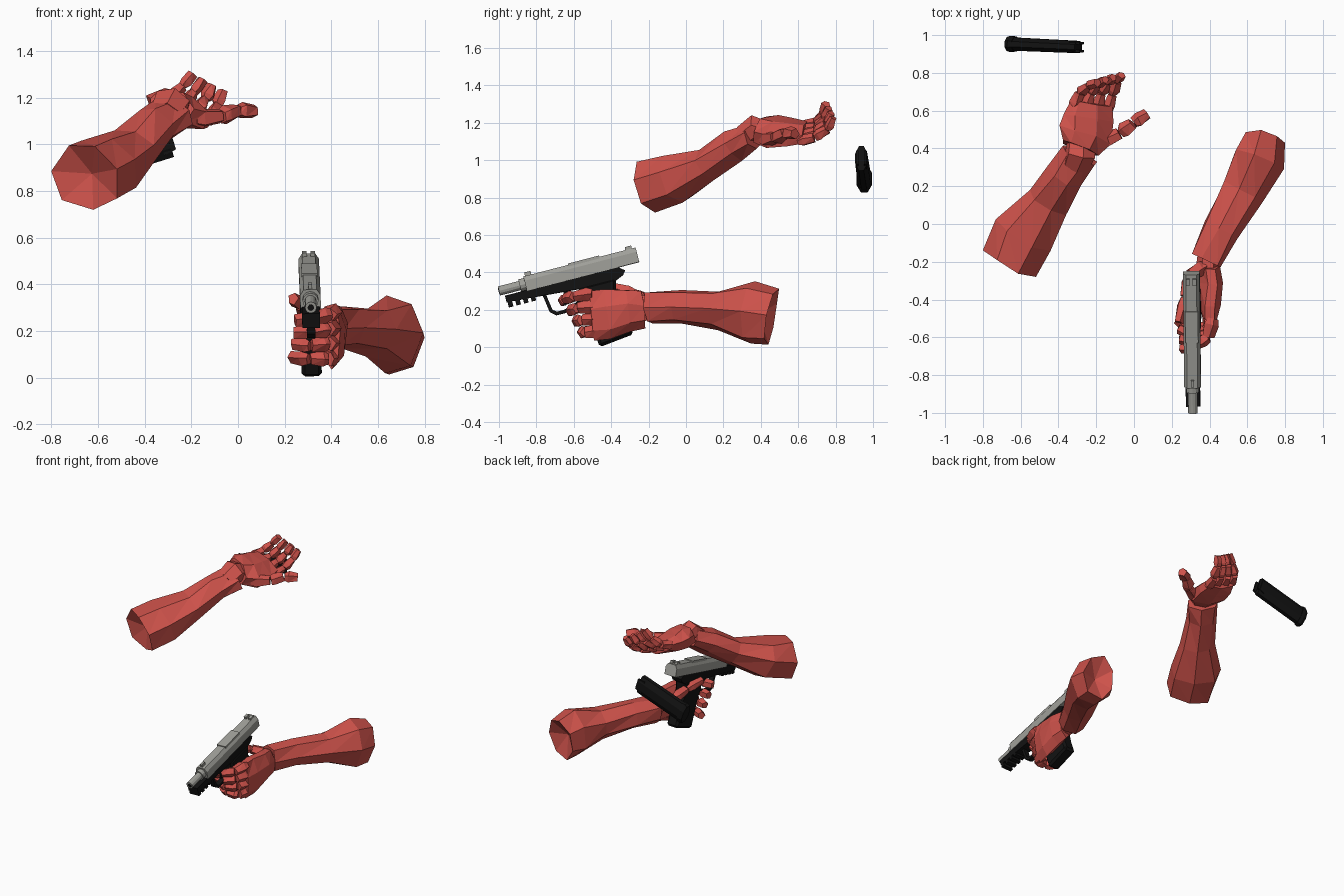
import bpy, bmesh, math, random
from mathutils import Vector, Matrix

random.seed(4)
cube = bpy.data.objects.get("Cube")
if cube:
    bpy.data.objects.remove(cube)


def material(name, rgb, rough):
    m = bpy.data.materials.new(name)
    m.use_nodes = True
    m.diffuse_color = (*rgb, 1)
    node = m.node_tree.nodes["Principled BSDF"]
    node.inputs["Base Color"].default_value = (*rgb, 1)
    node.inputs["Roughness"].default_value = rough
    return m


RED = material("red_skin", (0.62, 0.085, 0.07), 0.8)
BLACK = material("black_polymer", (0.006, 0.006, 0.006), 0.6)
STEEL = material("grey_steel", (0.35, 0.35, 0.32), 0.5)


def finish(bm, name, mat, matrix=None):
    bmesh.ops.recalc_face_normals(bm, faces=bm.faces)
    mesh = bpy.data.meshes.new(name)
    bm.to_mesh(mesh)
    bm.free()
    mesh.materials.append(mat)
    obj = bpy.data.objects.new(name, mesh)
    bpy.context.collection.objects.link(obj)
    if matrix:
        obj.matrix_world = matrix
    return obj


def add_loft(bm, sections, up, n=6, jitter=0.0, dent=0.0):
    """Skin rings given as (centre, half width, half height); dent pushes in the first cap."""
    pts = [Vector(s[0]) for s in sections]
    rings = []
    for i, (c, w, h) in enumerate(sections):
        t = (pts[min(i + 1, len(pts) - 1)] - pts[max(i - 1, 0)]).normalized()
        side = t.cross(Vector(up)).normalized()
        top = side.cross(t)
        ring = []
        for k in range(n):
            a = math.tau * (k + 0.5) / n
            off = Vector([random.uniform(-jitter, jitter) for _ in range(3)])
            ring.append(bm.verts.new(pts[i] + side * w * math.cos(a) + top * h * math.sin(a) + off))
        rings.append(ring)
    for a, b in zip(rings, rings[1:]):
        for k in range(n):
            j = (k + 1) % n
            if jitter:
                bm.faces.new((a[k], a[j], b[j]))
                bm.faces.new((a[k], b[j], b[k]))
            else:
                bm.faces.new((a[k], a[j], b[j], b[k]))
    bm.faces.new(rings[-1])
    if dent:
        apex = bm.verts.new(pts[0] + (pts[1] - pts[0]).normalized() * dent)
        for k in range(n):
            bm.faces.new((rings[0][k], rings[0][(k + 1) % n], apex))
    else:
        bm.faces.new(rings[0])


def loft(name, mat, sections, up, **options):
    bm = bmesh.new()
    add_loft(bm, sections, up, **options)
    return finish(bm, name, mat)


def digit(name, path, r, up):
    """Finger made of separate tapered bones."""
    bm = bmesh.new()
    for i, (a, b) in enumerate(zip(path, path[1:])):
        a, b = Vector(a), Vector(b)
        s = r * (1 - 0.08 * i)
        add_loft(bm, [(a, s * 0.8, s * 0.8), (a.lerp(b, 0.3), s * 1.1, s * 1.05),
                      (a.lerp(b, 0.94), s * 0.85, s * 0.85)], up, n=5, jitter=0.004)
    finish(bm, name, RED)


def fingers(prefix, first, last, r, up):
    """Four fingers blended between the index path and the little finger path."""
    for i, label in enumerate(("index", "middle", "ring", "little")):
        path = [Vector(a).lerp(Vector(b), i / 3) for a, b in zip(first, last)]
        digit(f"{prefix}_{label}_finger", path, r, up)


# Open arm: forearm, wrist, palm, digits
loft("open_forearm", RED, [
    ((-0.65, -0.2, 0.86), 0.16, 0.15), ((-0.58, -0.05, 0.9), 0.175, 0.14),
    ((-0.45, 0.12, 0.985), 0.12, 0.095), ((-0.36, 0.26, 1.08), 0.105, 0.085),
    ((-0.29, 0.365, 1.135), 0.11, 0.07)],
    (0.2, 0, 1), n=7, jitter=0.009, dent=0.06)
loft("open_wrist", RED, [((-0.31, 0.31, 1.13), 0.075, 0.06), ((-0.285, 0.37, 1.175), 0.085, 0.07),
                         ((-0.28, 0.43, 1.16), 0.08, 0.05)], (0.3, 0, 1))
loft("open_palm", RED, [
    ((-0.29, 0.395, 1.165), 0.11, 0.07), ((-0.26, 0.47, 1.15), 0.15, 0.075),
    ((-0.24, 0.56, 1.145), 0.15, 0.065), ((-0.23, 0.64, 1.15), 0.125, 0.045)],
    (0.38, 0, 0.92), n=7, jitter=0.008)
fingers("open",
        [(-0.14, 0.6, 1.1), (-0.115, 0.69, 1.12), (-0.09, 0.76, 1.165), (-0.065, 0.79, 1.23)],
        [(-0.32, 0.62, 1.18), (-0.285, 0.7, 1.2), (-0.24, 0.735, 1.25), (-0.19, 0.75, 1.305)],
        0.032, (0.4, 0, 0.9))
digit("open_thumb", [(-0.19, 0.42, 1.11), (-0.07, 0.48, 1.12), (0.0, 0.535, 1.145),
                     (0.075, 0.585, 1.14)], 0.042, (0, 0, 1))

# Gripping arm: forearm, wrist, palm, digits
loft("grip_forearm", RED, [
    ((0.685, 0.46, 0.165), 0.115, 0.15), ((0.66, 0.345, 0.185), 0.15, 0.165),
    ((0.575, 0.17, 0.2), 0.118, 0.105), ((0.46, -0.03, 0.22), 0.105, 0.09),
    ((0.385, -0.19, 0.215), 0.09, 0.09)], (0, 0, 1), n=7, jitter=0.009, dent=0.07)
loft("grip_wrist", RED, [((0.4, -0.14, 0.215), 0.065, 0.06), ((0.39, -0.21, 0.21), 0.075, 0.06),
                         ((0.405, -0.28, 0.2), 0.09, 0.045)], (1, 0, 0))
loft("grip_palm", RED, [
    ((0.405, -0.23, 0.205), 0.1, 0.055), ((0.41, -0.31, 0.2), 0.12, 0.06),
    ((0.405, -0.42, 0.18), 0.145, 0.055), ((0.4, -0.5, 0.175), 0.14, 0.04)],
    (1, 0, 0), n=7, jitter=0.008)
fingers("grip",
        [(0.415, -0.5, 0.285), (0.39, -0.6, 0.27), (0.315, -0.65, 0.255), (0.24, -0.66, 0.245)],
        [(0.4, -0.47, 0.085), (0.385, -0.54, 0.08), (0.305, -0.56, 0.08), (0.225, -0.5, 0.09)],
        0.036, (0, 0, 1))
digit("grip_thumb", [(0.375, -0.22, 0.25), (0.29, -0.27, 0.285), (0.268, -0.39, 0.315),
                     (0.235, -0.53, 0.34)], 0.036, (0, 0, 1))

# Pistol parts share one tilted frame: y to the rear, z up, origin under the slide's rear
GUN = (Matrix.Translation((0.304, -0.25, 0.455)) @ Matrix.Rotation(math.radians(0.7), 4, "Z")
       @ Matrix.Rotation(math.radians(14.5), 4, "X") @ Matrix.Rotation(math.radians(-1.5), 4, "Y"))


def prism(name, mat, outline, half, axis="x"):
    """Extrude an outline across the gun (x) or along it (y, half is then a range)."""
    bm = bmesh.new()
    lo, hi = (-half, half) if axis == "x" else half
    if axis == "x":
        base = [bm.verts.new((lo, a, b)) for a, b in outline]
        move = Vector((hi - lo, 0, 0))
    else:
        base = [bm.verts.new((a, lo, b)) for a, b in outline]
        move = Vector((0, hi - lo, 0))
    face = bm.faces.new(base)
    new = bmesh.ops.extrude_face_region(bm, geom=[face])["geom"]
    bmesh.ops.translate(bm, vec=move, verts=[v for v in new if isinstance(v, bmesh.types.BMVert)])
    return finish(bm, name, mat, GUN)


def block(name, mat, half, y0, y1, z0, z1):
    return prism(name, mat, [(y0, z0), (y1, z0), (y1, z1), (y0, z1)], half)


# Slide and barrel
slide_section = [(-0.044, 0), (0.044, 0), (0.044, 0.056), (0.028, 0.08), (-0.028, 0.08), (-0.044, 0.056)]
prism("slide", STEEL, slide_section, (-0.62, 0), axis="y")
block("ejection_hood", STEEL, 0.034, -0.37, -0.2, 0.04, 0.087)
block("front_sight", STEEL, 0.008, -0.61, -0.575, 0.08, 0.1)
for s in (-1, 1):
    sight = block("rear_sight", STEEL, 0.01, -0.055, -0.02, 0.08, 0.096)
    sight.matrix_world = GUN @ Matrix.Translation((0.018 * s, 0, 0))
for name, mat, r, y0, y1 in (("barrel", STEEL, 0.025, -0.765, -0.6), ("barrel_collar", STEEL, 0.034, -0.65, -0.61),
                             ("bore", BLACK, 0.014, -0.767, -0.75)):
    circle = [(r * math.cos(math.tau * k / 12), 0.038 + r * math.sin(math.tau * k / 12)) for k in range(12)]
    prism(name, mat, circle, (y0, y1), axis="y")

# Frame, grip and accessory rail
prism("frame", BLACK, [(-0.74, 0.005), (-0.74, -0.03), (-0.54, -0.045), (-0.34, -0.06),
                       (-0.17, -0.075), (-0.1, -0.045), (-0.085, -0.025), (-0.12, 0.005)], 0.038)
grip = prism("grip", BLACK, [(-0.35, -0.05), (-0.355, -0.12), (-0.335, -0.2), (-0.318, -0.387), (-0.125, -0.365),
                             (-0.135, -0.28), (-0.135, -0.18), (-0.16, -0.12), (-0.14, -0.05)], 0.043)
bevel = grip.modifiers.new("rounded_edges", "BEVEL")
bevel.width = 0.014
bevel.limit_method = "ANGLE"
bevel.angle_limit = math.radians(50)
for i in range(4):
    y = -0.735 + 0.042 * i
    block("rail_tooth", BLACK, 0.038, y, y + 0.024, -0.06, -0.025)

# Trigger guard and trigger
guard = [(-0.545, -0.04), (-0.53, -0.14), (-0.5, -0.165), (-0.45, -0.165), (-0.34, -0.13)]
for (y0, z0), (y1, z1) in zip(guard, guard[1:]):
    d = Vector((y1 - y0, z1 - z0)).normalized() * 0.018
    prism("trigger_guard", BLACK, [(y0, z0), (y1, z1), (y1 - d.y, z1 + d.x), (y0 - d.y, z0 + d.x)], 0.018)
prism("trigger", BLACK, [(-0.43, -0.05), (-0.45, -0.125), (-0.435, -0.125), (-0.405, -0.05)], 0.01)

# Loose magazine: body, flared base plate, feed lips
base, tip = Vector((-0.645, 0.953, 0.9)), Vector((-0.295, 0.937, 1.01))
loft("magazine_body", BLACK, [(base, 0.073, 0.038), (tip, 0.073, 0.035)], (0, 1, 0), n=8)
loft("magazine_base", BLACK, [(base.lerp(tip, -0.06), 0.07, 0.04), (base.lerp(tip, -0.01), 0.082, 0.046),
                              (base.lerp(tip, 0.05), 0.078, 0.042)], (0, 1, 0), n=8)
for y in (-0.021, 0.021):
    shift = Vector((0, y, 0))
    loft("magazine_feed_lip", BLACK, [(base.lerp(tip, 0.9) + shift, 0.07, 0.011),
                                      (base.lerp(tip, 1.05) + shift, 0.055, 0.009)], (0, 1, 0), n=4)
